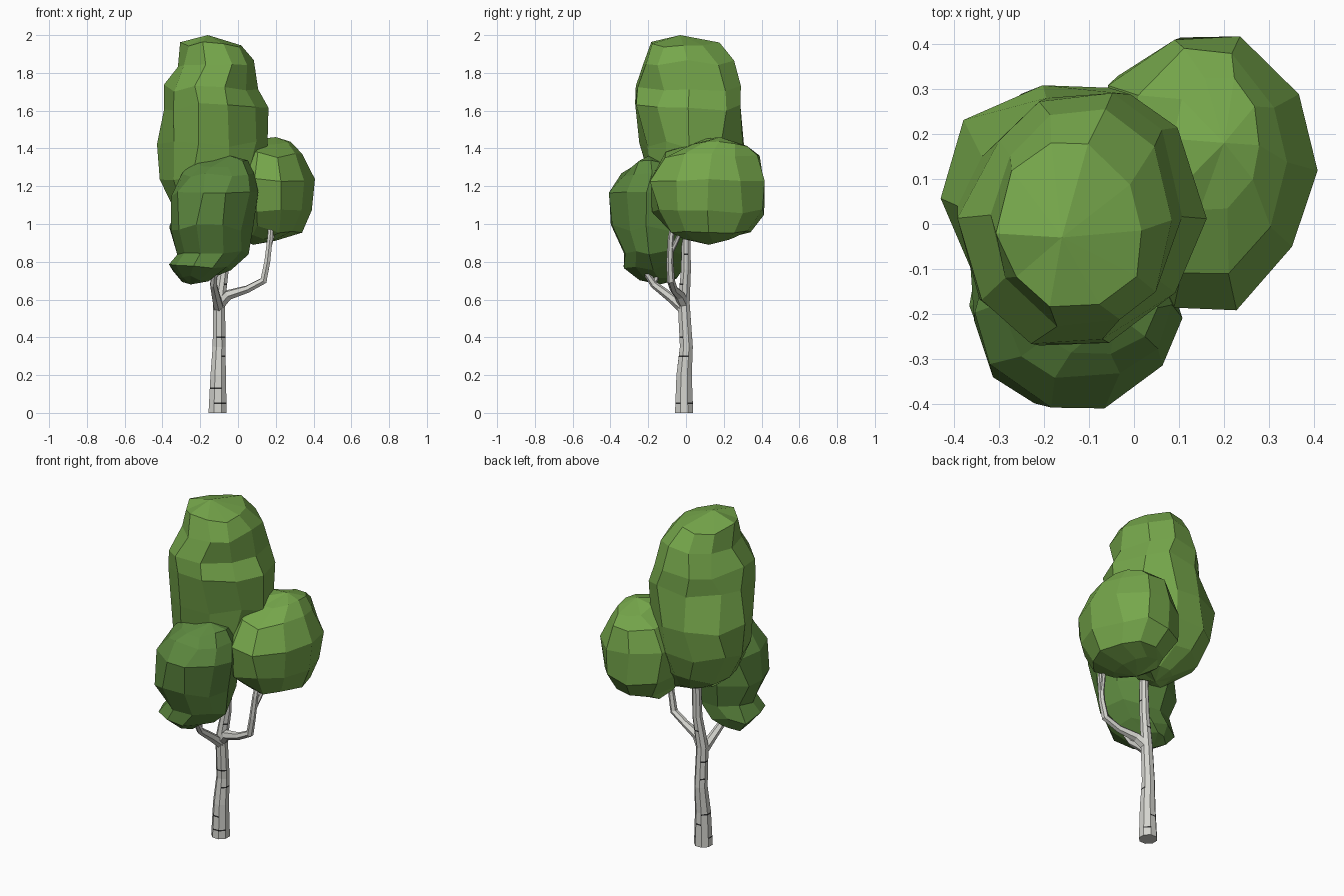
import bpy
import bmesh
import math
import random
from mathutils import Vector

cube = bpy.data.objects.get("Cube")
if cube:
    bpy.data.objects.remove(cube, do_unlink=True)


def material(name, r, g, b):
    mat = bpy.data.materials.new(name)
    mat.use_nodes = True
    mat.diffuse_color = (r, g, b, 1)
    bsdf = mat.node_tree.nodes["Principled BSDF"]
    bsdf.inputs["Base Color"].default_value = (r, g, b, 1)
    bsdf.inputs["Roughness"].default_value = 0.9
    return mat


BARK = material("pale bark", 0.66, 0.66, 0.62)
MARK = material("dark bark mark", 0.03, 0.03, 0.03)
LEAF = material("leaf green", 0.18, 0.385, 0.07)
SHADE_LEAF = material("deep leaf green", 0.11, 0.25, 0.05)


def skin(bm, rings, start, end):
    """Join rings of vertices with quads and close both ends with fans."""
    count = len(rings[0])
    for low, high in zip(rings, rings[1:]):
        for i in range(count):
            j = (i + 1) % count
            bm.faces.new((low[i], low[j], high[j], high[i]))
    for ring, tip in ((rings[0], start), (rings[-1], end)):
        apex = bm.verts.new(tip)
        for i in range(count):
            bm.faces.new((ring[i], ring[(i + 1) % count], apex))
    bmesh.ops.recalc_face_normals(bm, faces=bm.faces)


def finish(bm, name, *mats):
    mesh = bpy.data.meshes.new(name)
    bm.to_mesh(mesh)
    bm.free()
    for mat in mats:
        mesh.materials.append(mat)
    obj = bpy.data.objects.new(name, mesh)
    bpy.context.collection.objects.link(obj)


def tube(path, sides):
    """Tapered limb; each path point is x, y, z, radius."""
    bm = bmesh.new()
    points = [Vector(p[:3]) for p in path]
    rings = []
    for k, point in enumerate(points):
        along = points[min(k + 1, len(points) - 1)] - points[max(k - 1, 0)]
        if k == 0 and point.z == 0:
            along = Vector((0, 0, 1))
        turn = Vector((0, 0, 1)).rotation_difference(along)
        ring = []
        for i in range(sides):
            a = math.tau * (i + 0.5) / sides
            offset = Vector((math.cos(a), math.sin(a), 0)) * path[k][3]
            ring.append(bm.verts.new(point + turn @ offset))
        rings.append(ring)
    skin(bm, rings, points[0], points[-1])
    return bm


def crown(name, mat, seed, rings, top, bottom, sides=10):
    """Faceted leaf mass; each ring is z, x min, x max, y min, y max,
    then how far its back right and front left corners swell."""
    rng = random.Random(seed)
    bm = bmesh.new()
    loops = []
    for z, x0, x1, y0, y1, back_right, front_left in rings:
        loop = []
        for i in range(sides):
            a = math.tau * i / sides + rng.uniform(-0.1, 0.1)
            swell = back_right if math.cos(a) < 0 else front_left
            s = rng.uniform(0.96, 1.06) + swell * max(0, -math.sin(2 * a))
            loop.append(bm.verts.new((
                (x0 + x1) / 2 + (x1 - x0) / 2 * s * math.cos(a),
                (y0 + y1) / 2 + (y1 - y0) / 2 * s * math.sin(a) * 1.03,
                z + rng.uniform(-0.02, 0.02))))
        loops.append(loop)
    skin(bm, loops, top, bottom)
    finish(bm, name, mat)


# Trunk, with short dark dashes cut into the bark
trunk = tube([(-0.108, -0.01, 0, 0.052), (-0.105, -0.01, 0.2, 0.044),
              (-0.1, 0.002, 0.35, 0.037), (-0.1, -0.012, 0.58, 0.034),
              (-0.075, 0, 0.76, 0.028), (-0.07, 0, 0.95, 0.025),
              (-0.1, 0.05, 1.3, 0.015)], 8)
marks = {0.05: (6, 7, 1, 4), 0.13: (5, 6, 2), 0.19: (3, 4), 0.3: (0, 7),
         0.4: (6, 7, 3), 0.5: (4, 3), 0.68: (7, 2), 0.84: (0, 5)}
for z in marks:
    for edge in (z - 0.004, z + 0.004):
        bmesh.ops.bisect_plane(trunk, geom=trunk.verts[:] + trunk.edges[:] + trunk.faces[:],
                               plane_co=(0, 0, edge), plane_no=(0, 0, 1))
for face in trunk.faces:
    sector = int((math.atan2(face.normal.y, face.normal.x) % math.tau) / math.tau * 8 + 0.5) % 8
    height = face.calc_center_median().z
    for z, sectors in marks.items():
        if abs(height - z) < 0.003 and sector in sectors:
            face.material_index = 1
finish(trunk, "trunk", BARK, MARK)

# Branches reaching into the side and front crowns
branches = {
    "side_branch": [(-0.1, -0.01, 0.57, 0.03), (-0.05, -0.035, 0.625, 0.028),
                    (0.05, -0.065, 0.655, 0.021), (0.135, -0.08, 0.7, 0.021),
                    (0.155, -0.085, 0.8, 0.018), (0.17, -0.08, 0.93, 0.016),
                    (0.18, -0.05, 1.08, 0.01)],
    "side_twig": [(0.157, -0.085, 0.84, 0.013), (0.175, -0.05, 0.91, 0.012),
                  (0.2, -0.01, 1.0, 0.008)],
    "front_branch": [(-0.1, -0.01, 0.55, 0.03), (-0.115, -0.08, 0.61, 0.025),
                     (-0.13, -0.17, 0.68, 0.02), (-0.12, -0.23, 0.77, 0.015),
                     (-0.11, -0.24, 0.9, 0.01)],
    "front_twig": [(-0.13, -0.17, 0.68, 0.013), (-0.15, -0.14, 0.76, 0.011),
                   (-0.16, -0.13, 0.86, 0.008)],
}
for name, path in branches.items():
    finish(tube(path, 6), name, BARK)

# Leaf masses
crown("tall_crown", LEAF, 4, [
    (1.95, -0.3, 0.02, -0.18, 0.17, 0.1, 0.1),
    (1.85, -0.31, 0.09, -0.23, 0.25, 0, 0),
    (1.72, -0.38, 0.1, -0.26, 0.31, -0.15, -0.1),
    (1.62, -0.41, 0.17, -0.28, 0.31, -0.15, -0.15),
    (1.42, -0.41, 0.16, -0.24, 0.3, 0.1, -0.15),
    (1.25, -0.4, 0.12, -0.2, 0.28, 0.05, -0.1),
    (1.09, -0.34, 0.06, -0.12, 0.24, 0, 0),
    (0.98, -0.2, 0.0, -0.03, 0.15, 0, 0)],
    (-0.16, -0.03, 2.0), (-0.1, 0.06, 0.95))

crown("side_crown", LEAF, 7, [
    (1.43, 0.09, 0.28, 0.03, 0.33, 0, 0),
    (1.37, 0.0, 0.34, -0.12, 0.38, 0.1, -0.1),
    (1.23, -0.06, 0.41, -0.21, 0.4, 0.15, -0.1),
    (1.06, -0.06, 0.38, -0.18, 0.4, 0.15, -0.1),
    (0.97, 0.0, 0.34, -0.09, 0.34, 0.1, -0.1),
    (0.93, 0.0, 0.2, -0.01, 0.27, 0, 0)],
    (0.2, 0.18, 1.46), (0.08, 0.12, 0.89))

crown("front_crown", SHADE_LEAF, 11, [
    (1.32, -0.22, 0.05, -0.29, -0.08, 0, 0),
    (1.27, -0.29, 0.08, -0.34, -0.02, 0, 0),
    (1.15, -0.36, 0.11, -0.41, 0.03, 0, 0),
    (0.98, -0.36, 0.09, -0.4, 0.0, 0.2, -0.2),
    (0.85, -0.31, 0.05, -0.34, -0.02, 0.15, -0.1),
    (0.77, -0.36, -0.04, -0.33, -0.03, 0.1, 0),
    (0.71, -0.31, -0.14, -0.25, -0.05, 0, 0)],
    (-0.04, -0.2, 1.36), (-0.25, -0.14, 0.68))
